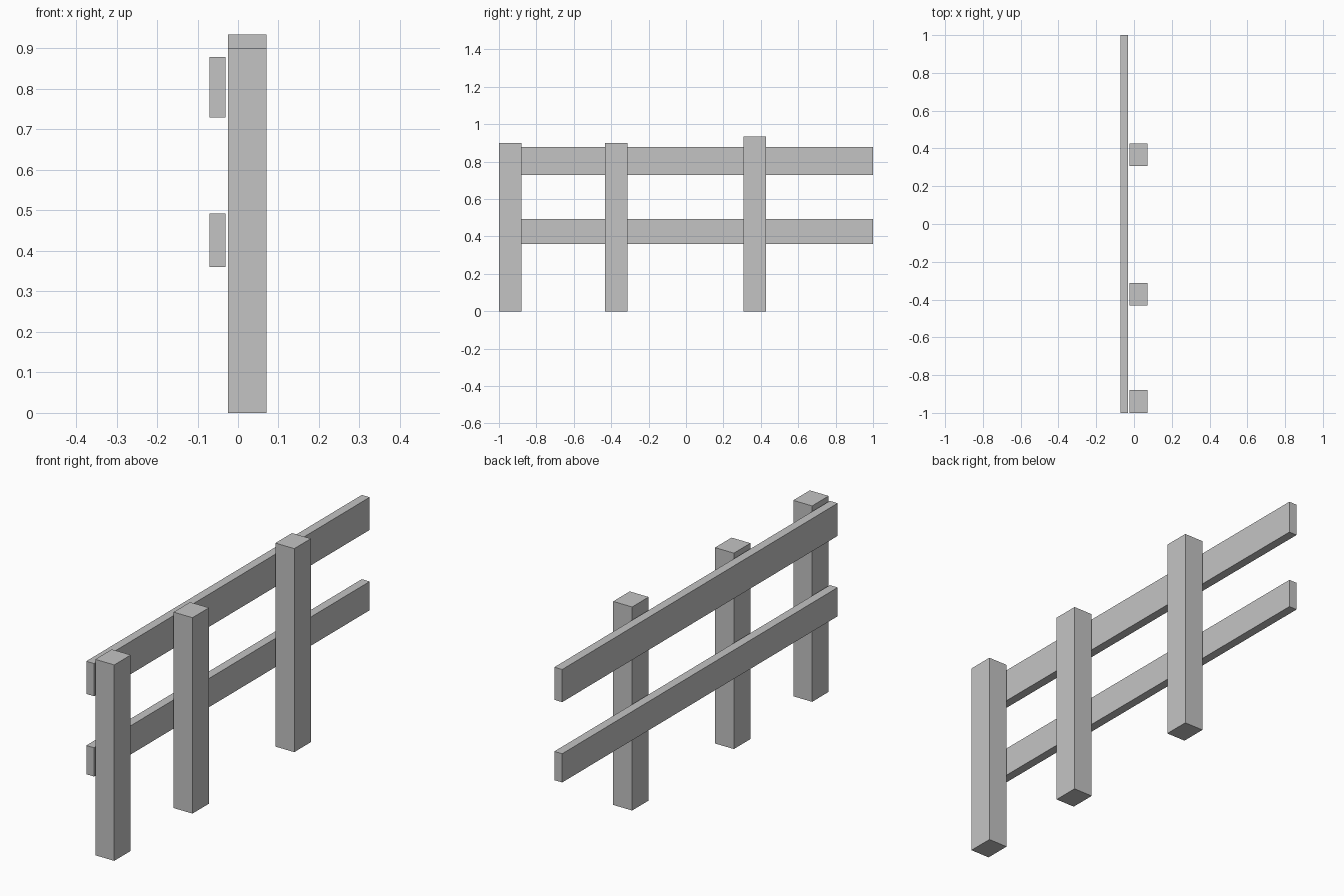
import bpy

cube = bpy.data.objects.get("Cube")
if cube:
    bpy.data.objects.remove(cube, do_unlink=True)

# Single plain grey for the whole fence
grey = bpy.data.materials.new("plain_grey")
grey.use_nodes = True
colour = (0.55, 0.55, 0.55, 1)
grey.diffuse_color = colour
grey.node_tree.nodes["Principled BSDF"].inputs["Base Color"].default_value = colour


def box(name, low, high):
    """Axis-aligned box between two corners."""
    centre = [(a + b) / 2 for a, b in zip(low, high)]
    bpy.ops.mesh.primitive_cube_add(size=1, location=centre)
    obj = bpy.context.object
    obj.name = name
    obj.scale = [b - a for a, b in zip(low, high)]
    bpy.ops.object.transform_apply(location=False, rotation=False, scale=True)
    obj.data.materials.append(grey)
    return obj


# Upright posts, the rear one slightly taller
POST_WIDTH = 0.12
for name, y, height in (("front_post", -1, 0.9),
                        ("middle_post", -0.432, 0.9),
                        ("rear_post", 0.307, 0.935)):
    box(name, (-0.025, y, 0), (0.071, y + POST_WIDTH, height))

# Long horizontal rails beside the posts
for name, bottom, top in (("lower_rail", 0.36, 0.492),
                          ("upper_rail", 0.729, 0.879)):
    box(name, (-0.071, -1, bottom), (-0.031, 1, top))
